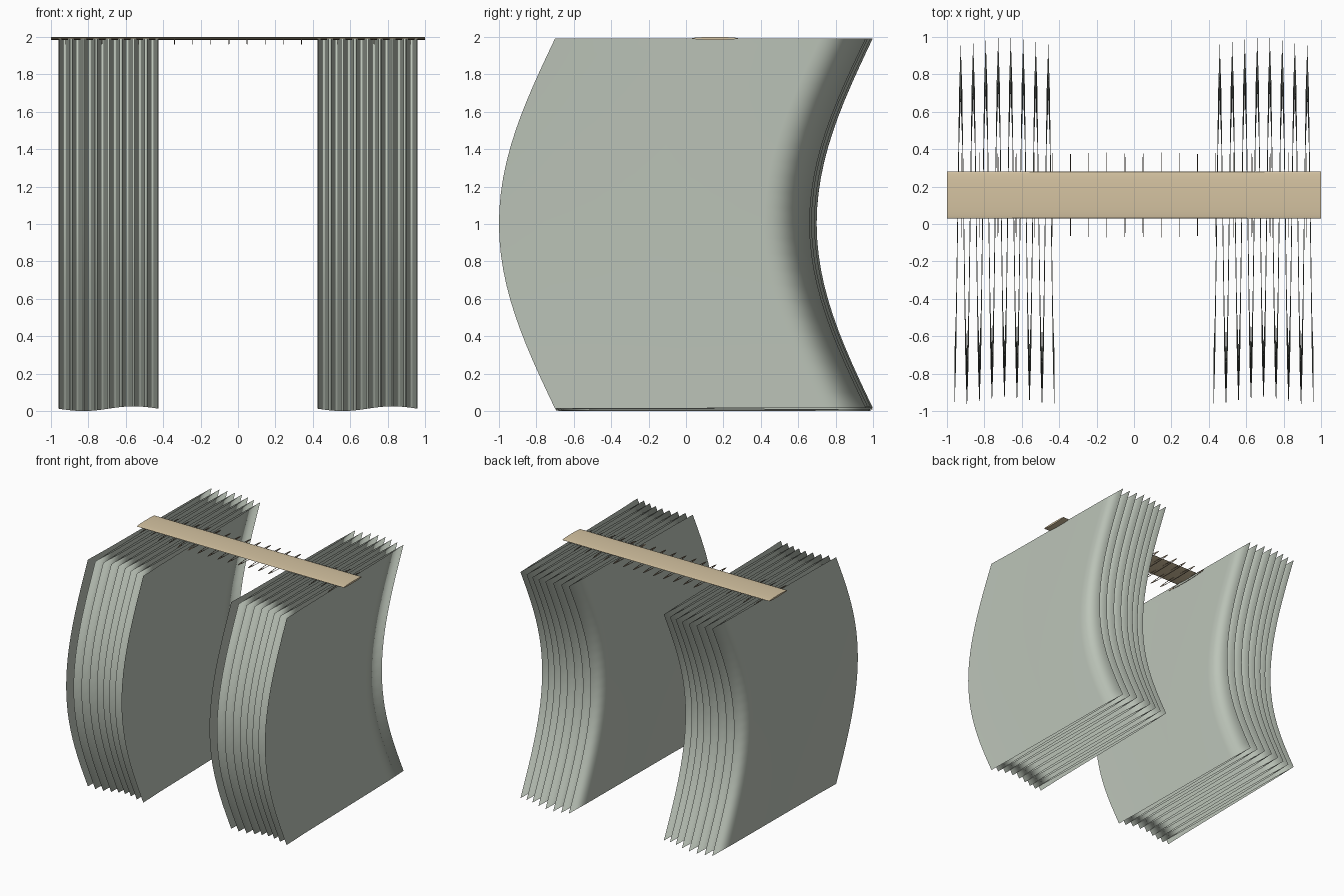
import bpy, bmesh
from math import sin, cos, pi

if "Cube" in bpy.data.objects:
    bpy.data.objects.remove(bpy.data.objects["Cube"])


def material(name, color):
    m = bpy.data.materials.new(name)
    m.diffuse_color = (*color, 1)
    m.use_nodes = True
    m.node_tree.nodes["Principled BSDF"].inputs["Base Color"].default_value = m.diffuse_color
    return m


fabric = material("sage_fabric", (0.50, 0.55, 0.48))
wood = material("wood", (0.67, 0.55, 0.36))
metal = material("dark_metal", (0.25, 0.19, 0.13))

ROD_Y, ROD_Z, ROD_RY, ROD_RZ = 0.155, 1.992, 0.125, 0.008
FOLDS, PER_FOLD, ROWS = 8, 8, 24


def smooth(ob, angle):
    bpy.ops.object.select_all(action='DESELECT')
    ob.select_set(True)
    bpy.context.view_layer.objects.active = ob
    bpy.ops.object.shade_smooth_by_angle(angle=angle)


# Pleated curtain sheet that billows forward at mid height
def curtain(name, x0, x1):
    bm = bmesh.new()
    n = FOLDS * PER_FOLD
    grid = []
    for i in range(n + 1):
        u = i / n
        hem = 0.0125 - 0.0125 * sin(2 * pi * u)
        wave = 0.13 - 0.83 * cos(2 * pi * FOLDS * u) + 0.04 * sin(pi * u) ** 2
        column = []
        for j in range(ROWS + 1):
            t = j / ROWS
            column.append(bm.verts.new((x0 + (x1 - x0) * u,
                                        wave - 0.3 * sin(pi * t),
                                        hem + (ROD_Z - hem) * t)))
        grid.append(column)
    for a, b in zip(grid, grid[1:]):
        for j in range(ROWS):
            bm.faces.new((a[j], b[j], b[j + 1], a[j + 1]))
    me = bpy.data.meshes.new(name)
    bm.to_mesh(me)
    bm.free()
    me.materials.append(fabric)
    ob = bpy.data.objects.new(name, me)
    bpy.context.collection.objects.link(ob)
    smooth(ob, pi)


curtain("left_curtain", -0.96, -0.425)
curtain("right_curtain", 0.425, 0.96)

# Flattened rod
bpy.ops.mesh.primitive_cylinder_add(vertices=24, radius=1, depth=2,
                                    location=(0, ROD_Y, ROD_Z), rotation=(0, pi / 2, 0))
rod = bpy.context.object
rod.name = "curtain_rod"
rod.scale = (ROD_RZ, ROD_RY, 1)
rod.data.materials.append(wood)
smooth(rod, pi / 4)

# Row of stretched rings hanging just below the rod
for k in range(20):
    bpy.ops.mesh.primitive_torus_add(major_segments=24, minor_segments=8,
                                     major_radius=0.0122, minor_radius=0.0018,
                                     location=(-0.9215 + 0.097 * k, ROD_Y, 1.974),
                                     rotation=(0, pi / 2, 0))
    ring = bpy.context.object
    ring.name = f"curtain_ring_{k + 1}"
    ring.scale = (1, ROD_RY / ROD_RZ * 1.05, 1)
    ring.data.materials.append(metal)
    smooth(ring, pi)
